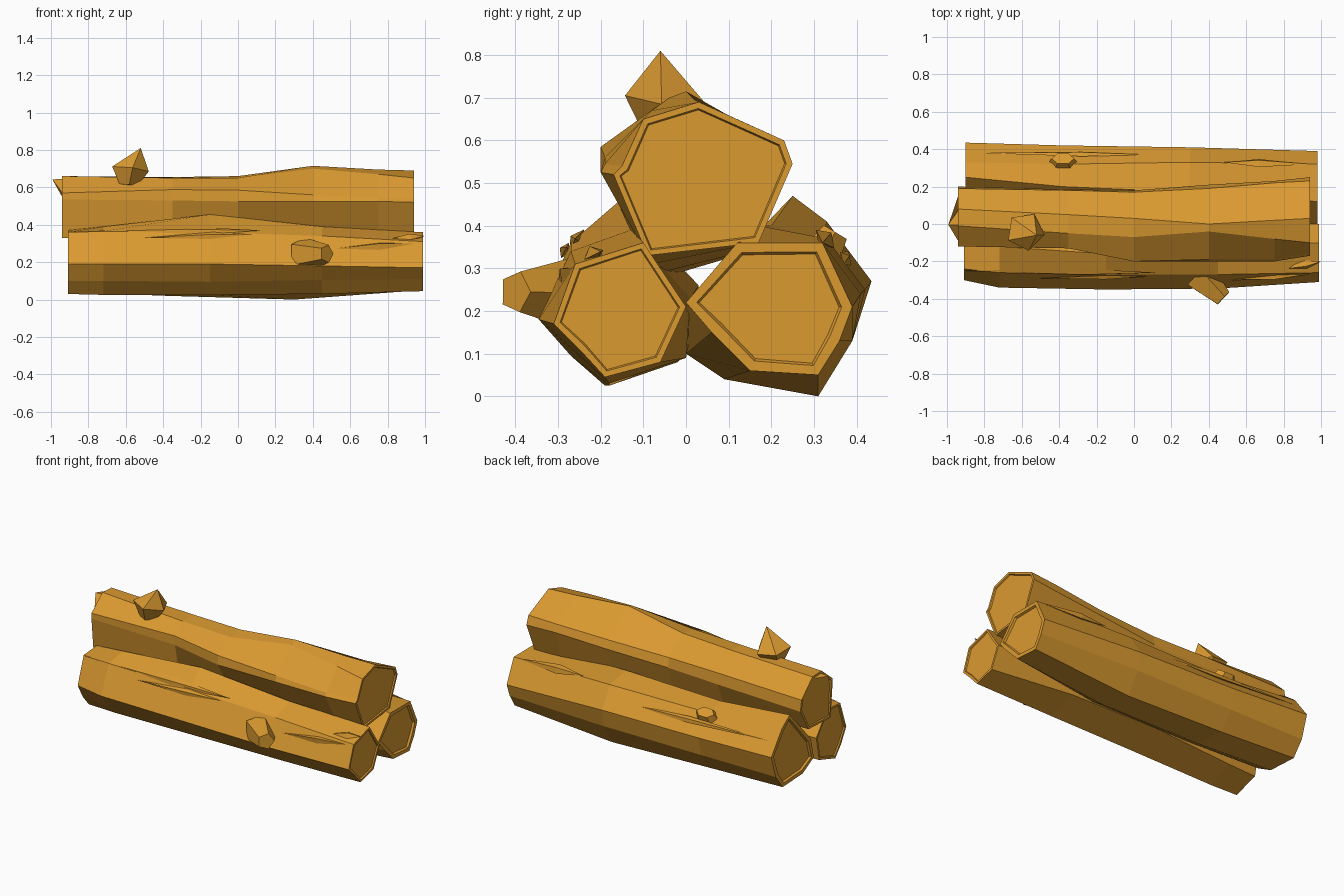
import bpy, bmesh, math
from mathutils import Vector

default_cube = bpy.data.objects.get("Cube")
if default_cube:
    bpy.data.objects.remove(default_cube, do_unlink=True)

wood = bpy.data.materials.new("golden brown wood")
wood.use_nodes = True
wood_colour = (0.70, 0.32, 0.03, 1)
wood.diffuse_color = wood_colour
wood.node_tree.nodes["Principled BSDF"].inputs["Base Color"].default_value = wood_colour


def finish(name, bm):
    """Turn a bmesh into a flat-shaded wooden object."""
    bmesh.ops.recalc_face_normals(bm, faces=bm.faces)
    mesh = bpy.data.meshes.new(name)
    bm.to_mesh(mesh)
    bm.free()
    mesh.materials.append(wood)
    obj = bpy.data.objects.new(name, mesh)
    bpy.context.scene.collection.objects.link(obj)


def bridge(bm, first, second):
    """Join two rings with quads."""
    count = len(first)
    for i in range(count):
        j = (i + 1) % count
        bm.faces.new((first[i], first[j], second[j], second[i]))


def make_log(name, stations, rim, tip=0.0):
    """Loft y-z profiles along x, then sink the cut wood inside each bark rim.

    The tip pulls the highest corner of the left end outwards."""
    bm = bmesh.new()
    rings = [[bm.verts.new((x, y, z)) for y, z in profile] for x, profile in stations]
    for first, second in zip(rings, rings[1:]):
        bridge(bm, first, second)
    caps = [bm.faces.new(rings[0]), bm.faces.new(rings[-1])]
    bmesh.ops.recalc_face_normals(bm, faces=bm.faces)
    for cap in caps:
        bmesh.ops.inset_region(bm, faces=[cap], thickness=rim, depth=0)
        bmesh.ops.inset_region(bm, faces=[cap], thickness=rim / 4, depth=-rim / 2)
    highest = max(rings[0], key=lambda v: v.co.z)
    highest.co.x -= tip
    finish(name, bm)


def make_stub(name, base, end, base_radius, end_radius, sides, apex=None, squash=1.0):
    """Broken branch: a tapered prism with a flat or pointed end."""
    base, end = Vector(base), Vector(end)
    turn = (end - base).to_track_quat("Z", "Y")
    bm = bmesh.new()
    rings = []
    for centre, radius in ((base, base_radius), (end, end_radius)):
        ring = []
        for i in range(sides):
            angle = math.tau * i / sides
            offset = Vector((math.cos(angle) * radius, math.sin(angle) * radius * squash, 0))
            ring.append(bm.verts.new(centre + turn @ offset))
        rings.append(ring)
    bridge(bm, *rings)
    bm.faces.new(rings[0])
    if apex:
        point = bm.verts.new(apex)
        for i in range(sides):
            bm.faces.new((rings[1][i], rings[1][(i + 1) % sides], point))
    else:
        bm.faces.new(rings[1])
    finish(name, bm)


def make_splinter(name, start, end, width, lift):
    """Long bark sliver: a low, pointed wedge lying on a log."""
    start, end, lift = Vector(start), Vector(end), Vector(lift)
    side = (end - start).cross(lift).normalized() * width
    middle = start.lerp(end, 0.6)
    bm = bmesh.new()
    a, b, left, right, top, under = [bm.verts.new(p) for p in (
        start, end, middle + side, middle - side, middle + lift, middle - lift)]
    for peak in (top, under):
        for p, q in ((a, left), (left, b), (b, right), (right, a)):
            bm.faces.new((p, q, peak))
    finish(name, bm)


# Front log
make_log("front_log", [
    (-0.91, [(-.19, .03), (-.25, .1), (-.3, .19), (-.24, .36), (-.11, .37), (0, .23), (-.03, .08)]),
    (-0.72, [(-.19, .025), (-.27, .1), (-.34, .19), (-.26, .365), (-.12, .39), (.01, .23), (-.02, .08)]),
    (-0.15, [(-.18, .025), (-.27, .095), (-.35, .19), (-.27, .36), (-.16, .455), (.03, .26), (0, .1)]),
    (0.45, [(-.18, .03), (-.26, .105), (-.345, .18), (-.27, .34), (-.13, .39), (.01, .23), (0, .09)]),
    (0.99, [(-.19, .045), (-.25, .11), (-.31, .17), (-.26, .31), (-.1, .36), (0, .21), (-.06, .08)]),
], rim=0.015)

# Back log
make_log("back_log", [
    (-0.9, [(.12, .05), (.32, .04), (.39, .13), (.435, .27), (.33, .41), (.25, .47), (.04, .24), (.01, .11)]),
    (-0.38, [(.1, .04), (.31, .02), (.39, .13), (.42, .25), (.32, .37), (.2, .4), (.01, .22), (0, .1)]),
    (0.3, [(.09, .04), (.31, 0), (.39, .13), (.41, .24), (.33, .37), (.17, .4), (-.01, .21), (0, .1)]),
    (0.98, [(.15, .06), (.31, .05), (.36, .13), (.39, .21), (.32, .36), (.12, .36), (0, .22), (.06, .15)]),
], rim=0.025)

# Top log
make_log("top_log", [
    (-0.94, [(-.1, .33), (-.12, .535), (-.12, .57), (-.01, .66), (.08, .655), (.19, .55), (.2, .48), (.12, .34)]),
    (-0.35, [(-.08, .31), (-.13, .53), (-.13, .588), (-.05, .65), (.05, .655), (.18, .56), (.185, .49), (.12, .34)]),
    (0.0, [(-.05, .28), (-.2, .525), (-.2, .585), (-.07, .65), (.03, .66), (.17, .56), (.18, .5), (.12, .33)]),
    (0.4, [(-.06, .29), (-.2, .525), (-.19, .56), (-.04, .7), (0, .715), (.19, .57), (.21, .52), (.14, .34)]),
    (0.75, [(-.08, .31), (-.2, .525), (-.19, .545), (-.08, .67), (.02, .695), (.22, .59), (.23, .54), (.17, .36)]),
    (0.94, [(-.09, .33), (-.17, .52), (-.15, .54), (-.1, .65), (.03, .69), (.23, .6), (.25, .545), (.17, .36)]),
], rim=0.015, tip=0.06)

# Broken branches
make_stub("top_branch", (-.59, -.05, .61), (-.58, -.04, .695), .05, .105, 5,
          apex=(-.52, -.06, .81))
make_stub("front_branch", (.34, -.27, .24), (.475, -.4, .245), .095, .05, 5)
make_stub("back_branch", (-.38, .32, .335), (-.38, .35, .385), .085, .06, 6, squash=0.6)

# Bark splinters
make_splinter("front_long_splinter", (-.9, -.25, .36), (.13, -.26, .37), .03, (0, -.015, .01))
make_splinter("front_short_splinter", (-.5, -.29, .33), (.08, -.28, .35), .02, (0, -.012, .006))
make_splinter("front_end_splinter", (.4, -.3, .26), (.99, -.26, .3), .025, (0, -.02, .015))
make_splinter("front_rim_splinter", (.8, -.24, .32), (1.0, -.2, .34), .025, (0, -.01, .02))
make_splinter("back_splinter", (.95, .32, .36), (.48, .33, .375), .03, (0, .015, .015))
make_splinter("back_side_splinter", (-.85, .38, .34), (.1, .37, .31), .02, (0, .01, .008))
